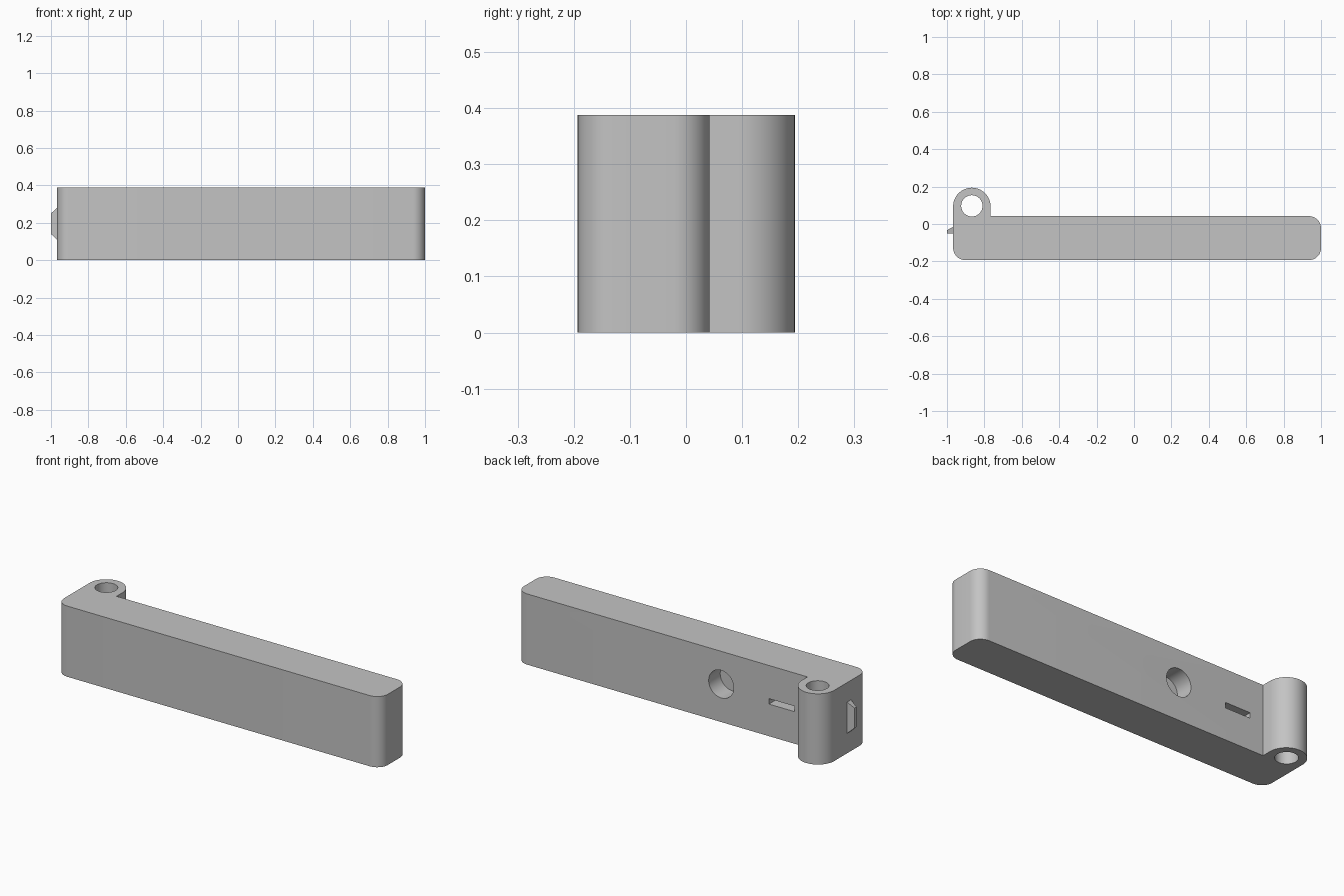
import bpy
import bmesh
from math import cos, sin, pi, radians
from mathutils import Matrix

if "Cube" in bpy.data.objects:
    bpy.data.objects.remove(bpy.data.objects["Cube"], do_unlink=True)

grey = bpy.data.materials.new("plain grey")
grey.use_nodes = True
colour = (0.55, 0.55, 0.55, 1)
grey.diffuse_color = colour
grey.node_tree.nodes["Principled BSDF"].inputs["Base Color"].default_value = colour

HEIGHT = 0.388
LEFT, RIGHT, FRONT, BACK = -0.967, 1.0, -0.193, 0.042
CORNER = 0.065
LUG_X, LUG_Y, LUG_R = -0.867, 0.094, 0.1


def make_object(name, bm):
    bmesh.ops.recalc_face_normals(bm, faces=bm.faces)
    mesh = bpy.data.meshes.new(name)
    bm.to_mesh(mesh)
    bm.free()
    mesh.materials.append(grey)
    obj = bpy.data.objects.new(name, mesh)
    bpy.context.collection.objects.link(obj)
    return obj


def arc(cx, cy, r, start, end, steps):
    angles = [radians(start + (end - start) * i / steps) for i in range(steps + 1)]
    return [(cx + r * cos(a), cy + r * sin(a)) for a in angles]


def cylinder(name, radius, depth, matrix):
    bm = bmesh.new()
    bmesh.ops.create_cone(bm, cap_ends=True, segments=48, radius1=radius,
                          radius2=radius, depth=depth, matrix=matrix)
    return make_object(name, bm)


def box(name, x0, x1, y0, y1, z0, z1):
    bm = bmesh.new()
    centre = Matrix.Translation(((x0 + x1) / 2, (y0 + y1) / 2, (z0 + z1) / 2))
    size = Matrix.Diagonal((x1 - x0, y1 - y0, z1 - z0, 1))
    bmesh.ops.create_cube(bm, size=1, matrix=centre @ size)
    return make_object(name, bm)


def cut(target, cutter):
    cutter.hide_render = True
    mod = target.modifiers.new("cut", "BOOLEAN")
    mod.operation = "DIFFERENCE"
    mod.solver = "EXACT"
    mod.object = cutter
    bpy.context.view_layer.objects.active = target
    bpy.ops.object.modifier_apply(modifier=mod.name)
    bpy.data.objects.remove(cutter, do_unlink=True)


# Body: rounded bar with a hinge lug, extruded from one outline
outline = arc(LEFT + CORNER, FRONT + CORNER, CORNER, 180, 270, 12)
outline += arc(RIGHT - CORNER, FRONT + CORNER, CORNER, 270, 360, 12)
outline += arc(RIGHT - CORNER, BACK - CORNER, CORNER, 0, 90, 12)
outline.append((LUG_X + LUG_R, BACK))
outline += arc(LUG_X, LUG_Y, LUG_R, 0, 180, 32)

bm = bmesh.new()
base = bm.faces.new([bm.verts.new((x, y, 0)) for x, y in outline])
wall = bmesh.ops.extrude_face_region(bm, geom=[base])
top = [v for v in wall["geom"] if isinstance(v, bmesh.types.BMVert)]
bmesh.ops.translate(bm, verts=top, vec=(0, 0, HEIGHT))
body = make_object("hinged_bar", bm)

# Hinge pin hole, through the lug
cut(body, cylinder("pin_hole_cutter", 0.057, 1,
                   Matrix.Translation((LUG_X, LUG_Y + 0.003, HEIGHT / 2))))

# Blind round socket and narrow slot in the back
cut(body, cylinder("socket_cutter", 0.076, 0.2,
                   Matrix.Translation((-0.243, BACK, 0.208)) @ Matrix.Rotation(pi / 2, 4, "X")))
cut(body, box("slot_cutter", -0.687, -0.533, BACK - 0.1, BACK + 0.03, 0.176, 0.206))

# Latch: wedge tapering outward from the end face
bm = bmesh.new()
rings = []
for x, y1, z0, z1 in ((LEFT + 0.01, -0.01, 0.1, 0.29), (-1.0, -0.033, 0.14, 0.25)):
    corners = ((-0.05, z0), (y1, z0), (y1, z1), (-0.05, z1))
    rings.append([bm.verts.new((x, y, z)) for y, z in corners])
    bm.faces.new(rings[-1])
for i in range(4):
    j = (i + 1) % 4
    bm.faces.new((rings[0][i], rings[0][j], rings[1][j], rings[1][i]))
make_object("latch", bm)

# Smooth curves, sharp edges
bpy.ops.object.select_all(action="DESELECT")
body.select_set(True)
bpy.context.view_layer.objects.active = body
bpy.ops.object.shade_smooth_by_angle(angle=radians(30))
